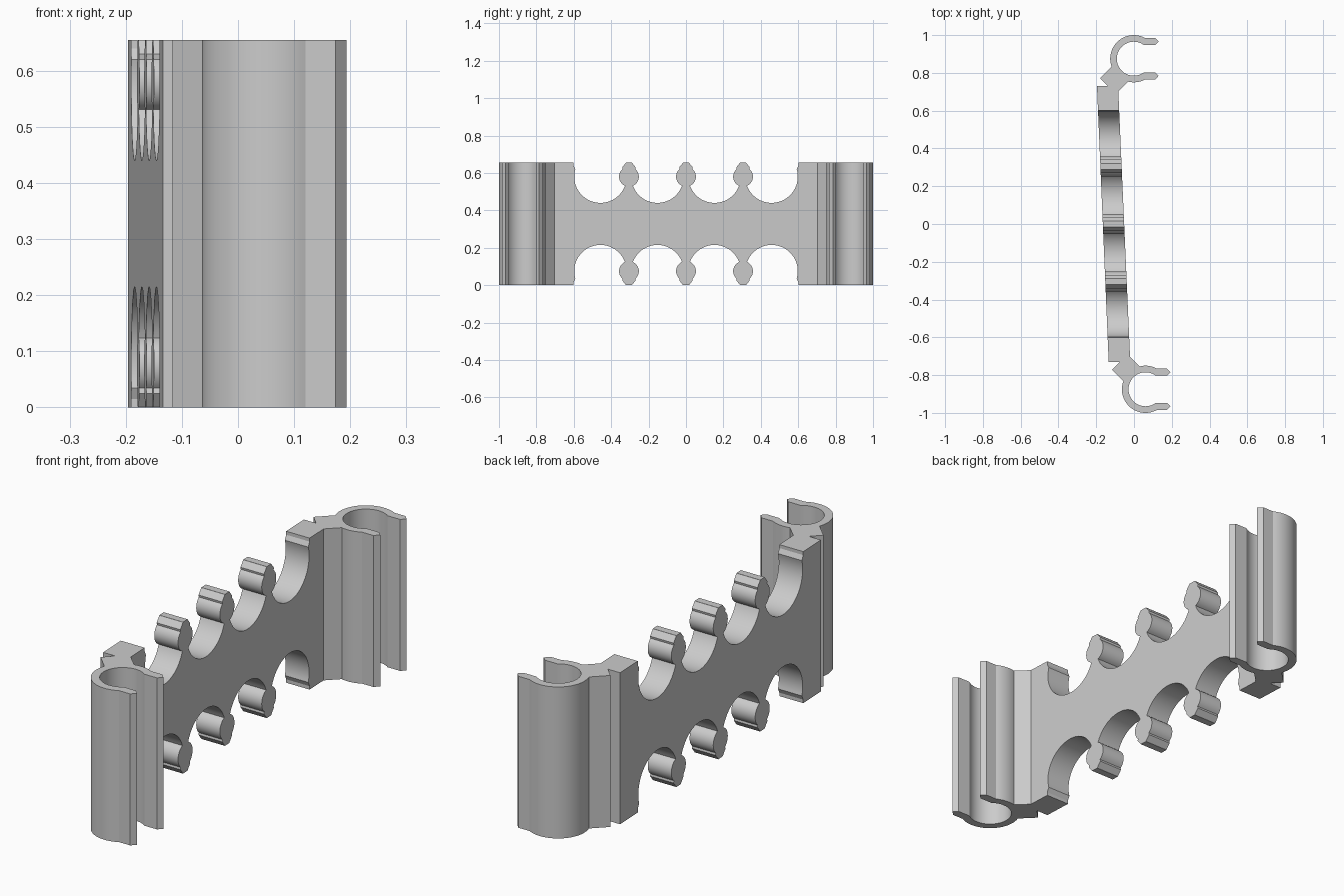
import bpy, bmesh, math
from math import radians as rad

if "Cube" in bpy.data.objects:
    bpy.data.objects.remove(bpy.data.objects["Cube"])

H = 0.655          # overall height
CLIP_Y = 0.875     # clip centre distance along y
R_OUT, R_IN = 0.125, 0.09


def arc(cx, cy, r, a0, a1, n):
    return [(cx + r * math.cos(rad(a0 + (a1 - a0) * i / n)),
             cy + r * math.sin(rad(a0 + (a1 - a0) * i / n))) for i in range(n + 1)]


def add_prism(bm, pts, offset):
    """Extrude a closed loop of 3D points by an offset vector."""
    face = bm.faces.new([bm.verts.new(p) for p in pts])
    ext = bmesh.ops.extrude_face_region(bm, geom=[face])
    verts = [v for v in ext["geom"] if isinstance(v, bmesh.types.BMVert)]
    bmesh.ops.translate(bm, verts=verts, vec=offset)


def make_object(name, bm):
    bmesh.ops.recalc_face_normals(bm, faces=bm.faces[:])
    mesh = bpy.data.meshes.new(name)
    bm.to_mesh(mesh)
    bm.free()
    obj = bpy.data.objects.new(name, mesh)
    bpy.context.collection.objects.link(obj)
    return obj


def clip_profile(cx, side):
    """Shoulder, notch, open ring and two lips, from bar left to bar right."""
    pts = [(-0.195, -0.145), (-0.137, -0.145), (-0.178, -0.103)]
    pts += arc(0, 0, R_OUT, 200, 61.6, 28)
    pts += [(0.113, 0.11), (0.132, 0.09), (0.113, 0.072)]
    pts += arc(0, 0, R_IN, 53, 307, 40)
    pts += [(0.113, -0.072), (0.132, -0.09), (0.113, -0.11)]
    pts += arc(0, 0, R_OUT, 298.4, 256, 10)
    pts += [(-0.082, -0.172)]
    return [(cx + x, side * (CLIP_Y + y)) for x, y in pts]


def finger_side():
    """Right half of a scallop that ends against a bulbed finger."""
    pts = arc(0, 0, 0.14, -90, -20.3, 16)
    pts += arc(0.1525, 0, 0.053, 246.4, 130, 12)[1:]
    return pts + [(0.1165, 0.05), (0.1365, 0.0745), (0.1365, 0.15)]


def end_side():
    """Right half of a scallop that ends against the bar's end block."""
    return arc(0, 0, 0.14, -90, 16.6, 24) + [(0.144, 0.06), (0.144, 0.15)]


# Body: slanted bar with a clip at each end, extruded upward
bm = bmesh.new()
outline = clip_profile(-0.001, 1) + clip_profile(0.061, -1)[::-1]
add_prism(bm, [(x, y, 0) for x, y in outline], (0, 0, H))
body = make_object("cable_holder_body", bm)

# Cutters: four scallops along each long edge
bm = bmesh.new()
for i in range(4):
    yc = (i - 1.5) * 0.305
    right = end_side() if i == 3 else finger_side()
    left = end_side() if i == 0 else finger_side()
    loop = right + [(-y, z) for y, z in left[:0:-1]]
    for top in (True, False):
        pts = []
        for y, z in loop:
            zz = 0.58 + z
            pts.append((-0.4, yc + y, zz if top else H - zz))
        add_prism(bm, pts, (0.6, 0, 0))
cutter = make_object("scallop_cutters", bm)
cutter.hide_render = True

mod = body.modifiers.new("scallops", 'BOOLEAN')
mod.operation = 'DIFFERENCE'
mod.solver = 'EXACT'
mod.object = cutter
bpy.ops.object.select_all(action='DESELECT')
bpy.context.view_layer.objects.active = body
body.select_set(True)
bpy.ops.object.modifier_apply(modifier=mod.name)
bpy.data.objects.remove(cutter, do_unlink=True)

# Single plain grey
grey = bpy.data.materials.new("light_grey")
grey.diffuse_color = (0.6, 0.6, 0.6, 1)
grey.use_nodes = True
grey.node_tree.nodes["Principled BSDF"].inputs["Base Color"].default_value = grey.diffuse_color
body.data.materials.clear()
body.data.materials.append(grey)
bpy.ops.object.shade_smooth_by_angle(angle=rad(25))
